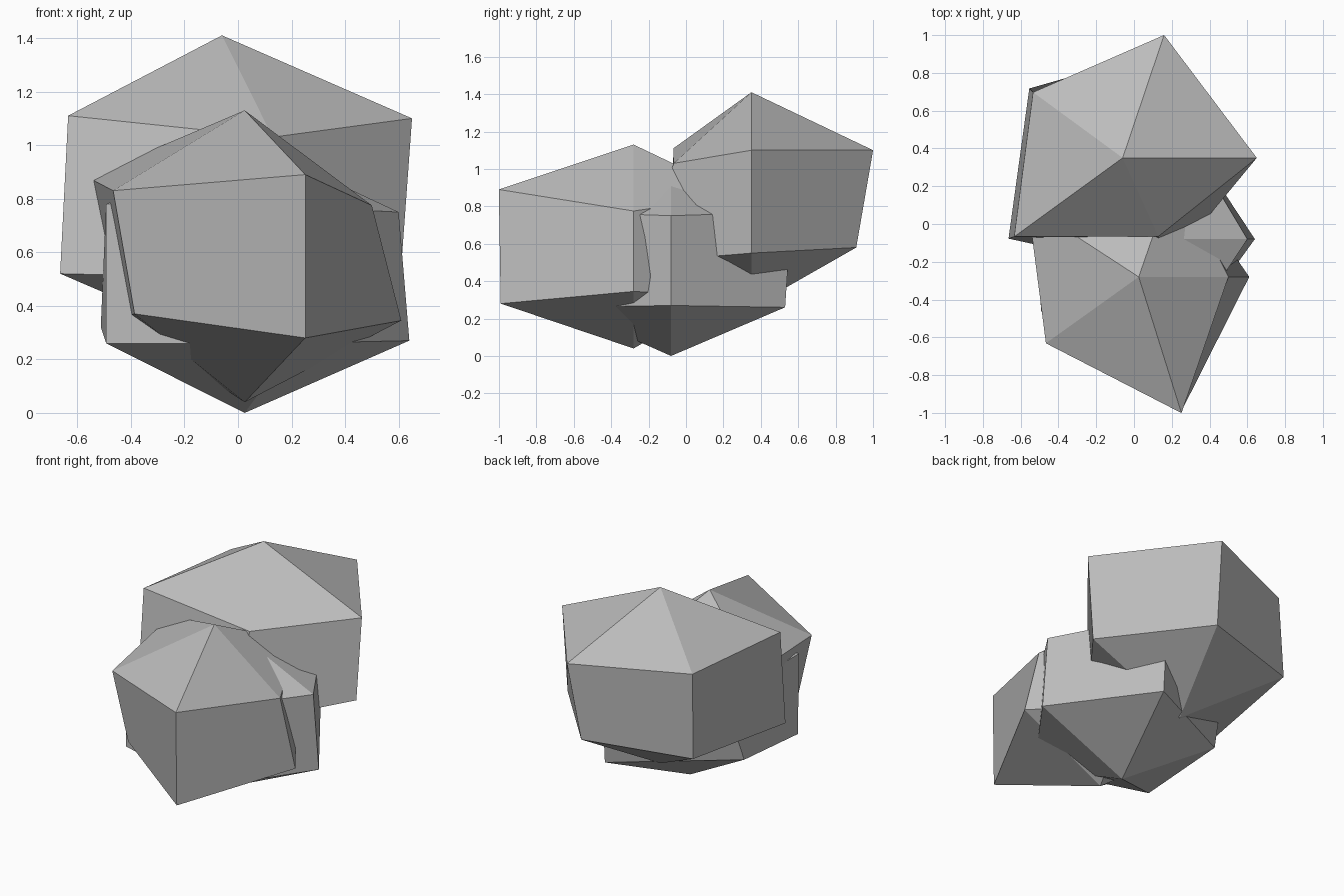
import bpy
import bmesh
from math import cos, sin, tau
from mathutils import Vector

SIDES = 5

default_cube = bpy.data.objects.get("Cube")
if default_cube:
    bpy.data.objects.remove(default_cube, do_unlink=True)

# One plain stone colour
stone = bpy.data.materials.new("stone_grey")
stone.use_nodes = True
stone_colour = (0.5, 0.5, 0.5, 1)
stone.diffuse_color = stone_colour
stone.node_tree.nodes["Principled BSDF"].inputs["Base Color"].default_value = stone_colour


def corner_ring(bm, centre, radius, height, nudges):
    """Regular ring of corners, each nudged to make the stone irregular."""
    ring = []
    for side in range(SIDES):
        angle = tau * side / SIDES
        corner = Vector((centre[0] + radius * cos(angle),
                         centre[1] + radius * sin(angle), height))
        ring.append(bm.verts.new(corner + Vector(nudges.get(side, (0, 0, 0)))))
    return ring


def make_rock(name, centre, radius, heights, upper_nudges, lower_nudges):
    """Five-sided boulder: bottom tip, lower ring, upper ring, top tip."""
    tip_low, ring_low, ring_high, tip_high = heights
    bm = bmesh.new()
    bottom = bm.verts.new((*centre, tip_low))
    top = bm.verts.new((*centre, tip_high))
    lower = corner_ring(bm, centre, radius, ring_low, lower_nudges)
    upper = corner_ring(bm, centre, radius, ring_high, upper_nudges)
    for side in range(SIDES):
        after = (side + 1) % SIDES
        bm.faces.new((bottom, lower[after], lower[side]))
        bm.faces.new((lower[side], lower[after], upper[after], upper[side]))
        bm.faces.new((upper[side], upper[after], top))
    bmesh.ops.recalc_face_normals(bm, faces=bm.faces)
    mesh = bpy.data.meshes.new(name)
    bm.to_mesh(mesh)
    bm.free()
    mesh.materials.append(stone)
    rock = bpy.data.objects.new(name, mesh)
    bpy.context.scene.collection.objects.link(rock)
    return rock


# Large raised rock at the back
make_rock(
    "back_rock", centre=(-.06, .35), radius=.71, heights=(.26, .55, 1.1, 1.41),
    upper_nudges={1: (0, -.025, 0), 2: (.1, -.07, 0), 3: (0, 0, .01),
                  4: (-.03, .26, -.07)},
    lower_nudges={0: (-.04, 0, 0), 1: (-.04, -.115, .03), 2: (.08, -.05, .01),
                  3: (-.03, -.01, -.03), 4: (-.01, .07, -.05)})

# Low rock between the other two
make_rock(
    "middle_rock", centre=(.025, -.08), radius=.615, heights=(0, .26, .77, 1.02),
    upper_nudges={0: (-.04, 0, -.02), 1: (0, .06, 0), 3: (-.02, -.02, .01)},
    lower_nudges={0: (0, 0, .01), 1: (0, .025, 0), 2: (-.04, -.15, .06),
                  3: (-.02, -.01, 0)})

# Pointed rock at the front
make_rock(
    "front_rock", centre=(.025, -.28), radius=.7, heights=(.04, .32, .86, 1.13),
    upper_nudges={0: (-.225, 0, -.085), 1: (-.02, -.1, 0), 2: (-.02, -.03, .02),
                  3: (.075, .06, -.03), 4: (.01, -.055, .03)},
    lower_nudges={0: (-.115, 0, .025), 1: (-.04, -.19, 0), 2: (.09, -.05, .03),
                  3: (.155, .11, .05), 4: (.01, -.045, -.04)})
